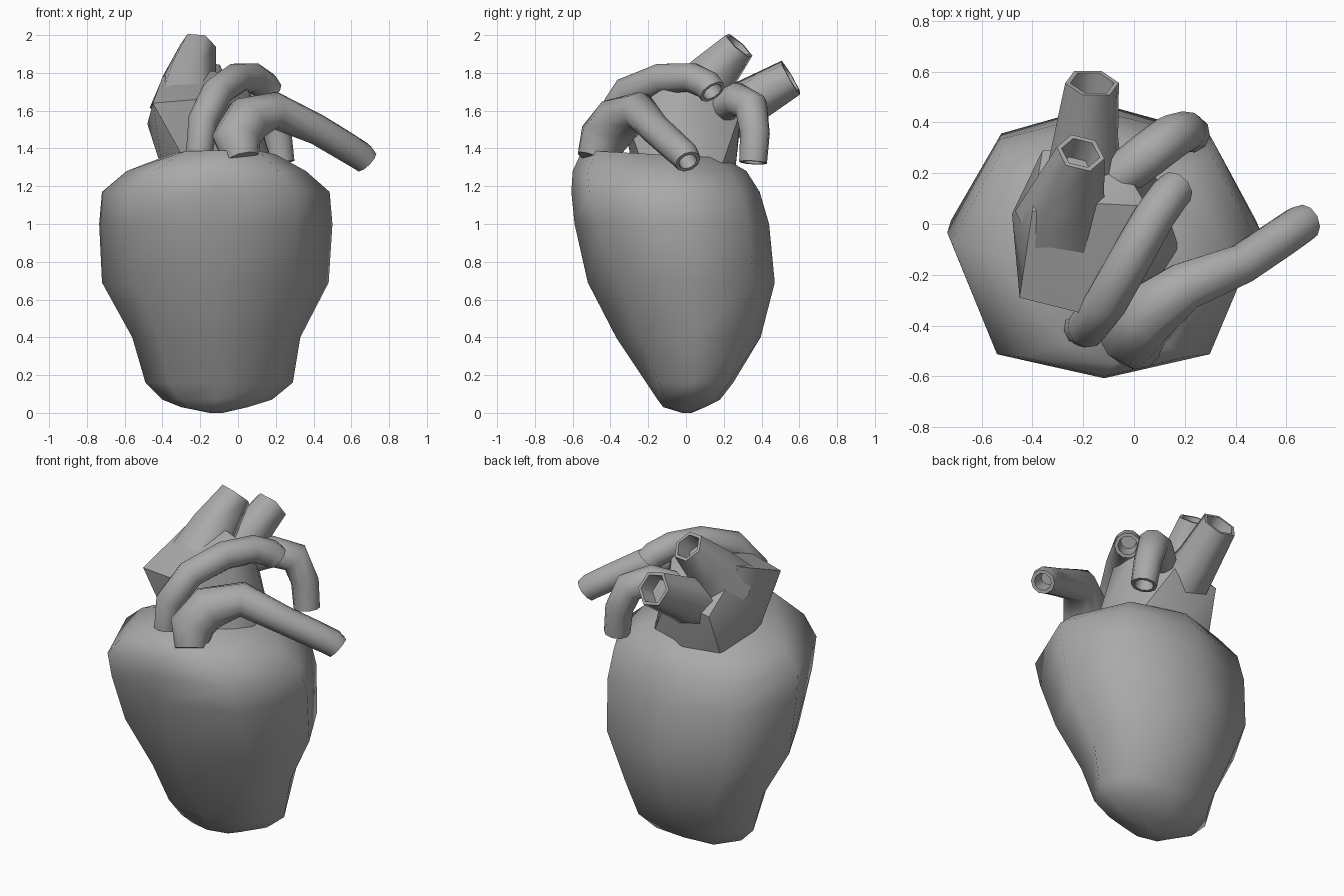
import bpy, bmesh, math
from mathutils import Vector

cube = bpy.data.objects.get("Cube")
if cube:
    bpy.data.objects.remove(cube, do_unlink=True)

grey = bpy.data.materials.new("muscle grey")
grey.use_nodes = True
colour = (0.4, 0.4, 0.4, 1)
grey.diffuse_color = colour
grey.node_tree.nodes["Principled BSDF"].inputs["Base Color"].default_value = colour


def finish(name, bm, angle):
    """Turn a bmesh into a shaded object."""
    bmesh.ops.recalc_face_normals(bm, faces=bm.faces)
    mesh = bpy.data.meshes.new(name)
    bm.to_mesh(mesh)
    bm.free()
    mesh.materials.append(grey)
    obj = bpy.data.objects.new(name, mesh)
    bpy.context.collection.objects.link(obj)
    bpy.ops.object.select_all(action='DESELECT')
    obj.select_set(True)
    bpy.context.view_layer.objects.active = obj
    bpy.ops.object.shade_smooth_by_angle(angle=math.radians(angle))
    return obj


def loft(name, rings, angle):
    """Skin a list of point rings and cap both ends."""
    bm = bmesh.new()
    loops = [[bm.verts.new(p) for p in ring] for ring in rings]
    for low, high in zip(loops, loops[1:]):
        for i in range(len(low)):
            j = (i + 1) % len(low)
            bm.faces.new((low[i], low[j], high[j], high[i]))
    bm.faces.new(loops[0])
    bm.faces.new(loops[-1])
    return finish(name, bm, angle)


def vessel(name, path, radii, sides=10, wall=0.02, depth=0.1):
    """Sweep a round section along a path; the far end is a hollow opening."""
    pts = [Vector(p) for p in path]
    rings = []
    side = None
    for i, p in enumerate(pts):
        ahead = (pts[min(i + 1, len(pts) - 1)] - p).normalized()
        behind = (p - pts[max(i - 1, 0)]).normalized()
        along = (ahead + behind).normalized()
        side = side or along.orthogonal()
        side = (side - along * side.dot(along)).normalized()
        other = along.cross(side)

        def ring(centre, r):
            turn = [2 * math.pi * k / sides for k in range(sides)]
            return [centre + (side * math.cos(a) + other * math.sin(a)) * r for a in turn]
        rings.append(ring(p, radii[i]))
    # rim and recessed floor of the opening
    rings.append(ring(p, radii[-1] - wall))
    rings.append(ring(p - along * depth, radii[-1] - wall * 1.5))
    return loft(name, rings, 62)


# Heart body: eight-sided rings as height, x range, y range, front and back corner fullness
body_rings = [
    (0.0, -.15, -.08, -.02, .03, .7, .8), (.03, -.30, .05, -.12, .1, .75, .85),
    (.07, -.40, .18, -.15, .18, .75, .9), (.16, -.49, .29, -.21, .25, .72, .9),
    (.40, -.56, .33, -.37, .395, .64, .82), (.69, -.72, .48, -.52, .47, .63, .77),
    (1.0, -.735, .50, -.59, .44, .74, .79), (1.17, -.72, .485, -.607, .39, .81, .79),
    (1.28, -.59, .36, -.60, .32, .83, .79), (1.37, -.36, .20, -.55, .20, .8, .79),
]
rings = []
for z, x0, x1, y0, y1, front, back in body_rings:
    cx, cy, hx, hy = (x0 + x1) / 2, (y0 + y1) / 2, (x1 - x0) / 2, (y1 - y0) / 2
    tilt = .02 if z > 1.3 else 0
    octagon = [(1, .08), (.69, back), (0, 1), (-.67, back),
               (-1, .08), (-.7, -front), (0, -1), (.69, -front)]
    rings.append([(cx + u * hx, cy + v * hy, z - v * tilt) for u, v in octagon])
loft("heart_body", rings, 62)

# Faceted trunk that carries the two upper openings
trunk = bmesh.new()
for p in [(-.40, -.12, 1.28), (-.25, -.28, 1.28), (.12, -.22, 1.28),
          (.19, -.1, 1.3), (.1, .18, 1.28), (-.15, .26, 1.28), (-.38, .2, 1.28),
          (-.48, .04, 1.53), (-.45, -.29, 1.64), (-.21, -.35, 1.66),
          (.05, -.12, 1.72), (.05, .07, 1.74), (-.08, .29, 1.60),
          (-.36, .29, 1.55), (-.40, .05, 1.78), (-.13, .08, 1.81)]:
    trunk.verts.new(p)
bmesh.ops.convex_hull(trunk, input=trunk.verts)
finish("aorta_trunk", trunk, 35)

# Open six-sided stubs on the trunk
vessel("upper_stub", [(-.27, .02, 1.62), (-.255, .14, 1.79), (-.21, .28, 1.945)],
       (.20, .14, .097), sides=6)
vessel("rear_stub", [(-.20, .16, 1.55), (-.19, .34, 1.65), (-.165, .555, 1.775)],
       (.16, .13, .108), sides=6)

# Curved vessels
vessel("front_arch_vessel",
       [(-.21, -.41, 1.33), (-.185, -.41, 1.55), (-.11, -.31, 1.70),
        (-.01, -.13, 1.77), (.08, .03, 1.775), (.14, .115, 1.735), (.165, .14, 1.70)],
       (.07, .08, .083, .083, .08, .078, .075))
vessel("left_long_vessel",
       [(.02, -.485, 1.34), (-.01, -.44, 1.45), (.05, -.36, 1.55), (.20, -.245, 1.60),
        (.42, -.16, 1.50), (.57, -.06, 1.41), (.65, -.005, 1.36), (.68, .01, 1.33)],
       (.095, .13, .13, .1, .082, .08, .078, .07))
vessel("rear_hook_vessel",
       [(-.08, .17, 1.61), (.05, .27, 1.66), (.15, .345, 1.62),
        (.205, .365, 1.48), (.225, .355, 1.325)],
       (.085, .09, .09, .08, .075))
